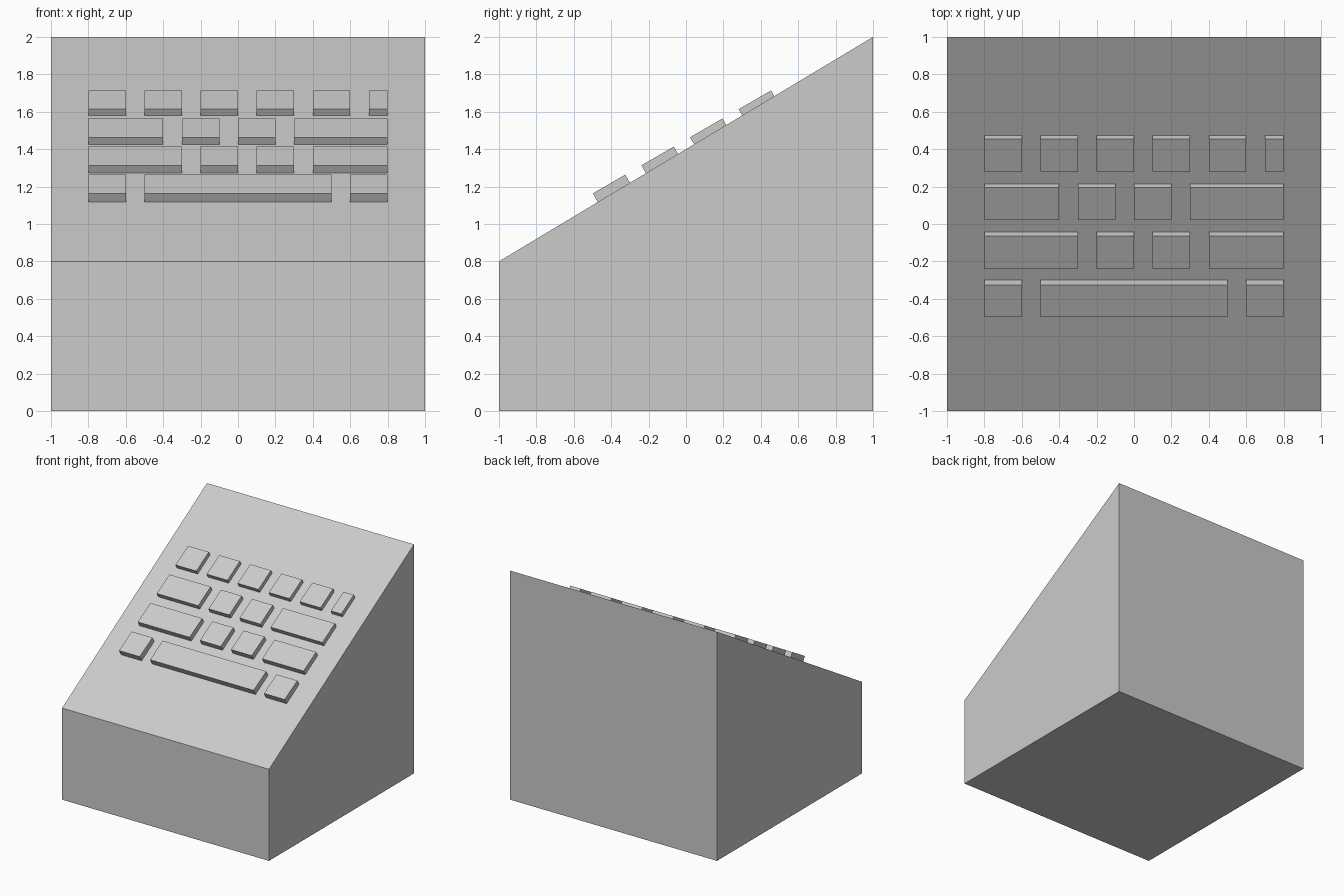
import bpy, bmesh, math
from mathutils import Matrix, Vector

if "Cube" in bpy.data.objects:
    bpy.data.objects.remove(bpy.data.objects["Cube"])


def finish(name, bm):
    bmesh.ops.recalc_face_normals(bm, faces=bm.faces)
    mesh = bpy.data.meshes.new(name)
    bm.to_mesh(mesh)
    bm.free()
    obj = bpy.data.objects.new(name, mesh)
    bpy.context.collection.objects.link(obj)
    return obj


# Wedge-shaped console body: side profile (y, z) extruded across x
bm = bmesh.new()
profile = [(-1, 0), (1, 0), (1, 2), (-1, 0.8)]
side = bm.faces.new([bm.verts.new((-1, y, z)) for y, z in profile])
ext = bmesh.ops.extrude_face_region(bm, geom=[side], use_keep_orig=True)
moved = [v for v in ext["geom"] if isinstance(v, bmesh.types.BMVert)]
bmesh.ops.translate(bm, verts=moved, vec=(2, 0, 0))
finish("console_body", bm)

# Key rows from front to back: (left, right) extent of every key
rows = [
    [(-0.8, -0.6), (-0.5, 0.5), (0.6, 0.8)],
    [(-0.8, -0.3), (-0.2, 0.0), (0.1, 0.3), (0.4, 0.8)],
    [(-0.8, -0.4), (-0.3, -0.1), (0.0, 0.2), (0.3, 0.8)],
    [(-0.8, -0.6), (-0.5, -0.3), (-0.2, 0.0), (0.1, 0.3), (0.4, 0.6), (0.7, 0.8)],
]
DEPTH, HEIGHT, PITCH = 0.2, 0.1, 0.3
tilt = Matrix.Rotation(math.radians(30), 4, 'X')
first_row = Vector((0, -0.3865, 1.1705))

# Tilted keys, partly sunk into the sloping face
for r, row in enumerate(rows):
    centre = first_row + tilt @ Vector((0, r * PITCH, 0))
    for k, (x0, x1) in enumerate(row):
        bm = bmesh.new()
        bmesh.ops.create_cube(bm, size=1)
        bmesh.ops.scale(bm, vec=(x1 - x0, DEPTH, HEIGHT), verts=bm.verts)
        key = finish(f"key_row{r + 1}_{k + 1}", bm)
        key.matrix_world = Matrix.Translation(centre + Vector(((x0 + x1) / 2, 0, 0))) @ tilt
